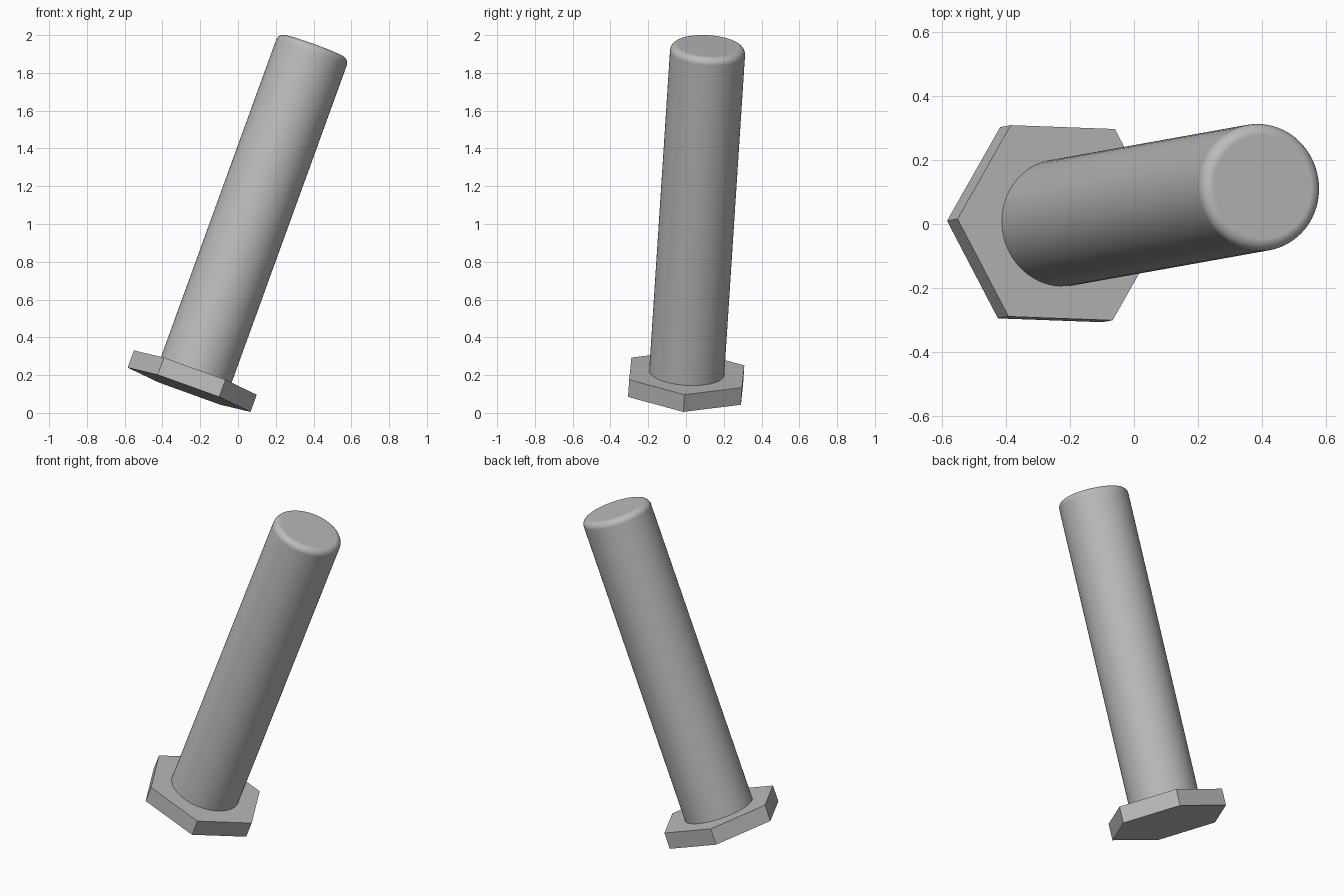
import bpy
import bmesh
import math
from mathutils import Matrix, Vector

cube = bpy.data.objects.get("Cube")
if cube:
    bpy.data.objects.remove(cube, do_unlink=True)

HEAD_RADIUS, HEAD_HEIGHT = 0.346, 0.097
SHAFT_RADIUS, SHAFT_END, ROUNDING = 0.199, 1.94, 0.037

# Tilted frame of the bolt: its axis, and the direction of one head corner
axis = Vector((0.363, 0.065, 1)).normalized()
corner = Vector((0.325, -0.012, -0.1175))
corner = (corner - axis * corner.dot(axis)).normalized()
side = axis.cross(corner)
frame = Matrix((corner, side, axis)).transposed().to_4x4()
frame.translation = (-0.259, -0.002, 0.1225)

# Single grey steel colour
steel = bpy.data.materials.new("grey steel")
steel.use_nodes = True
steel.diffuse_color = (0.5, 0.5, 0.5, 1)
steel.node_tree.nodes["Principled BSDF"].inputs["Base Color"].default_value = (0.5, 0.5, 0.5, 1)


def prism(name, sides, radius, low, high, rounding=0):
    """Upright prism in the bolt's frame, with an optionally rounded top rim."""
    bm = bmesh.new()
    bmesh.ops.create_cone(bm, cap_ends=True, segments=sides, radius1=radius,
                          radius2=radius, depth=high - low,
                          matrix=Matrix.Translation((0, 0, (low + high) / 2)))
    # Put a corner on the local x axis
    first = bm.verts[:][0].co
    turn = Matrix.Rotation(-math.atan2(first.y, first.x), 3, "Z")
    bmesh.ops.rotate(bm, verts=bm.verts, matrix=turn)
    if rounding:
        rim = [e for e in bm.edges if all(v.co.z > high - 0.001 for v in e.verts)]
        bmesh.ops.bevel(bm, geom=rim, offset=rounding, segments=6,
                        profile=0.5, affect="EDGES")
    mesh = bpy.data.meshes.new(name)
    bm.to_mesh(mesh)
    bm.free()
    mesh.materials.append(steel)
    obj = bpy.data.objects.new(name, mesh)
    obj.matrix_world = frame
    bpy.context.collection.objects.link(obj)
    return obj


# Hexagonal head, flat shaded
prism("hex_head", 6, HEAD_RADIUS, 0, HEAD_HEIGHT)

# Round shaft with a softened end
shaft = prism("shaft", 64, SHAFT_RADIUS, HEAD_HEIGHT / 2, SHAFT_END, ROUNDING)
bpy.ops.object.select_all(action="DESELECT")
shaft.select_set(True)
bpy.context.view_layer.objects.active = shaft
bpy.ops.object.shade_smooth_by_angle(angle=math.radians(35))
normals = shaft.modifiers.new("flat_end_normals", "WEIGHTED_NORMAL")
normals.keep_sharp = True
